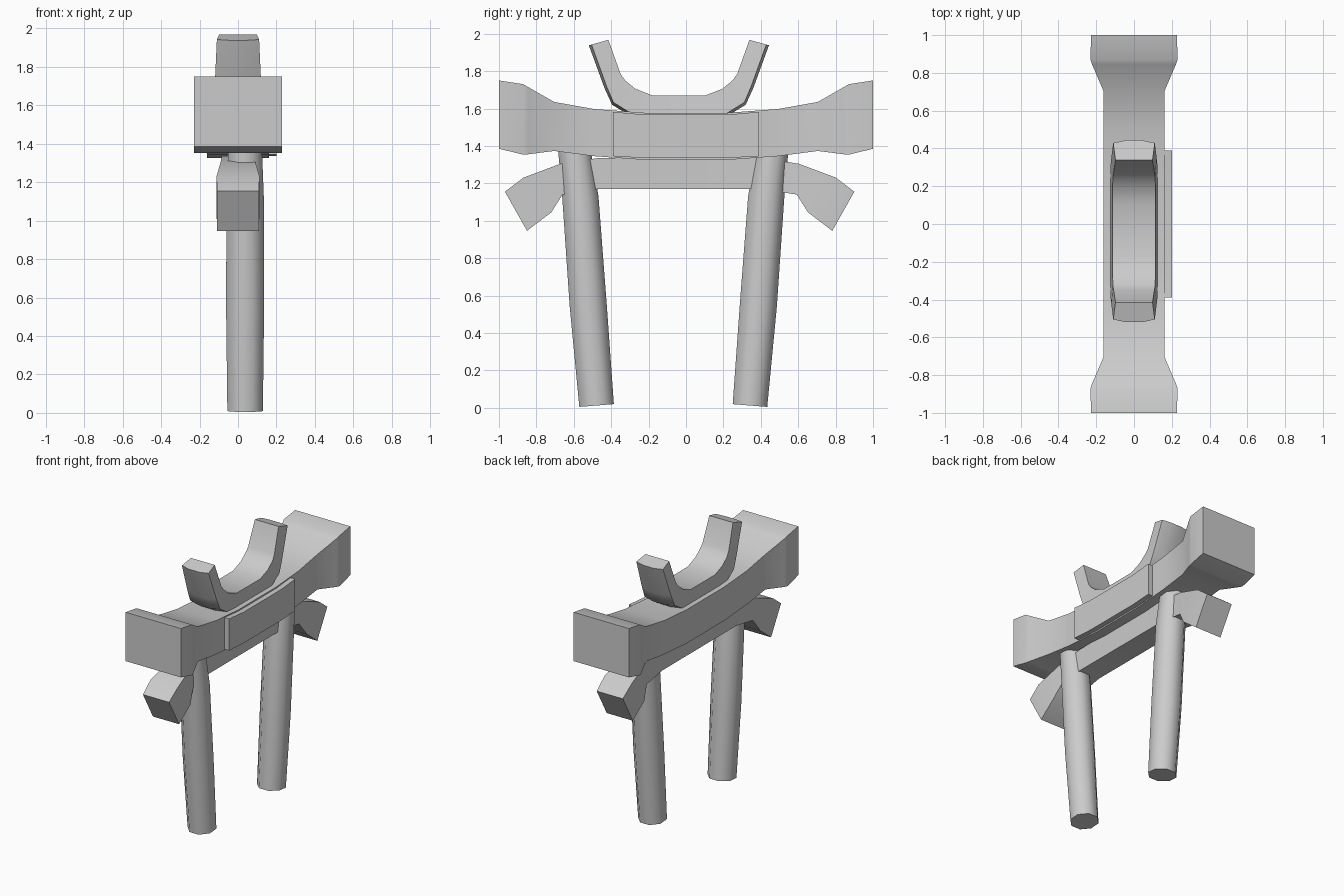
import bpy, math

if "Cube" in bpy.data.objects:
    bpy.data.objects.remove(bpy.data.objects["Cube"])


def finish(name, verts, faces, angle=30):
    mesh = bpy.data.meshes.new(name)
    mesh.from_pydata(verts, [], faces)
    obj = bpy.data.objects.new(name, mesh)
    bpy.context.collection.objects.link(obj)
    bpy.ops.object.select_all(action='DESELECT')
    obj.select_set(True)
    bpy.context.view_layer.objects.active = obj
    bpy.ops.object.mode_set(mode='EDIT')
    bpy.ops.mesh.select_all(action='SELECT')
    bpy.ops.mesh.normals_make_consistent(inside=False)
    bpy.ops.object.mode_set(mode='OBJECT')
    bpy.ops.object.shade_smooth_by_angle(angle=math.radians(angle))
    return obj


def loft(name, rings, angle=30):
    """Skin equal-length rings of points and cap both ends."""
    n = len(rings[0])
    verts = [p for r in rings for p in r]
    faces = [tuple(range(n)), tuple(range(len(verts) - n, len(verts)))]
    for i in range(len(rings) - 1):
        for j in range(n):
            k = (j + 1) % n
            faces.append((i * n + j, i * n + k, (i + 1) * n + k, (i + 1) * n + j))
    return finish(name, verts, faces, angle)


def mirrored(half, axis=0.0):
    """Extend half a list of (y, z, y, z, width) sections past the mirror axis."""
    other = [(2 * axis - a, b, 2 * axis - c, d, w) for a, b, c, d, w in reversed(half)]
    return half + other


def box_ring(ty, tz, by, bz, w, x=0.0):
    return [(x - w, ty, tz), (x + w, ty, tz), (x + w, by, bz), (x - w, by, bz)]


# Upper beam with flared, raised ends
upper = [(-1, 1.75, -1, 1.385, .228), (-.87, 1.73, -.87, 1.353, .23),
         (-.845, 1.715, -.845, 1.355, .222), (-.705, 1.635, -.705, 1.373, .162),
         (-.49, 1.597, -.49, 1.345, .162), (-.22, 1.577, -.22, 1.325, .162)]
loft("upper_beam", [box_ring(*s) for s in mirrored(upper)])

# Raised panel on one side of the upper beam
panel = [(-.39, 1.582, -.39, 1.345, .03), (-.22, 1.567, -.22, 1.335, .03)]
loft("side_panel", [box_ring(*s, x=.17) for s in mirrored(panel)])

# Lower beam with drooping ends
lower = [(-.968, 1.155, -.85, .946, .108), (-.87, 1.23, -.72, 1.045, .112),
         (-.67, 1.305, -.66, 1.14, .09), (-.47, 1.335, -.47, 1.17, .085)]
loft("lower_beam", [box_ring(*s) for s in mirrored(lower, -.034)])

# Legs: tapered eight-sided posts leaning outwards at the top
leg_path = [(.41, .012, .1), (.455, .55, .107), (.497, 1.13, .105), (.53, 1.39, .094)]
for side, name in ((-1, "front_leg"), (1, "back_leg")):
    rings = []
    for d, z, r in leg_path:
        ring = []
        for i in range(8):
            a = math.radians(22.5 + 45 * i)
            off = r * math.sin(a)
            tilt = -.08 * off if z < 1 else 0
            ring.append((.037 + r * math.cos(a), -.068 + side * (d + off), z + tilt))
        rings.append(ring)
    loft(name, rings, 50)

# Curved crest: inner edge is narrower, outer face bulges slightly
crest = [(-.415, 1.967, -.505, 1.942, .11), (-.35, 1.785, -.425, 1.72, .12),
         (-.325, 1.75, -.388, 1.633, .124), (-.27, 1.705, -.29, 1.572, .125),
         (-.18, 1.67, -.2, 1.567, .125)]
rings = []
for iy, iz, oy, oz, w in mirrored(crest, -.038):
    dy, dz = oy - iy, oz - iz
    ln = math.hypot(dy, dz)
    by, bz = oy + dy / ln * .015, oz + dz / ln * .015
    rings.append([(-w + .012, iy, iz), (w - .012, iy, iz), (w, oy, oz),
                  (w * .4, by, bz), (-w * .4, by, bz), (-w, oy, oz)])
loft("top_crest", rings, 40)
